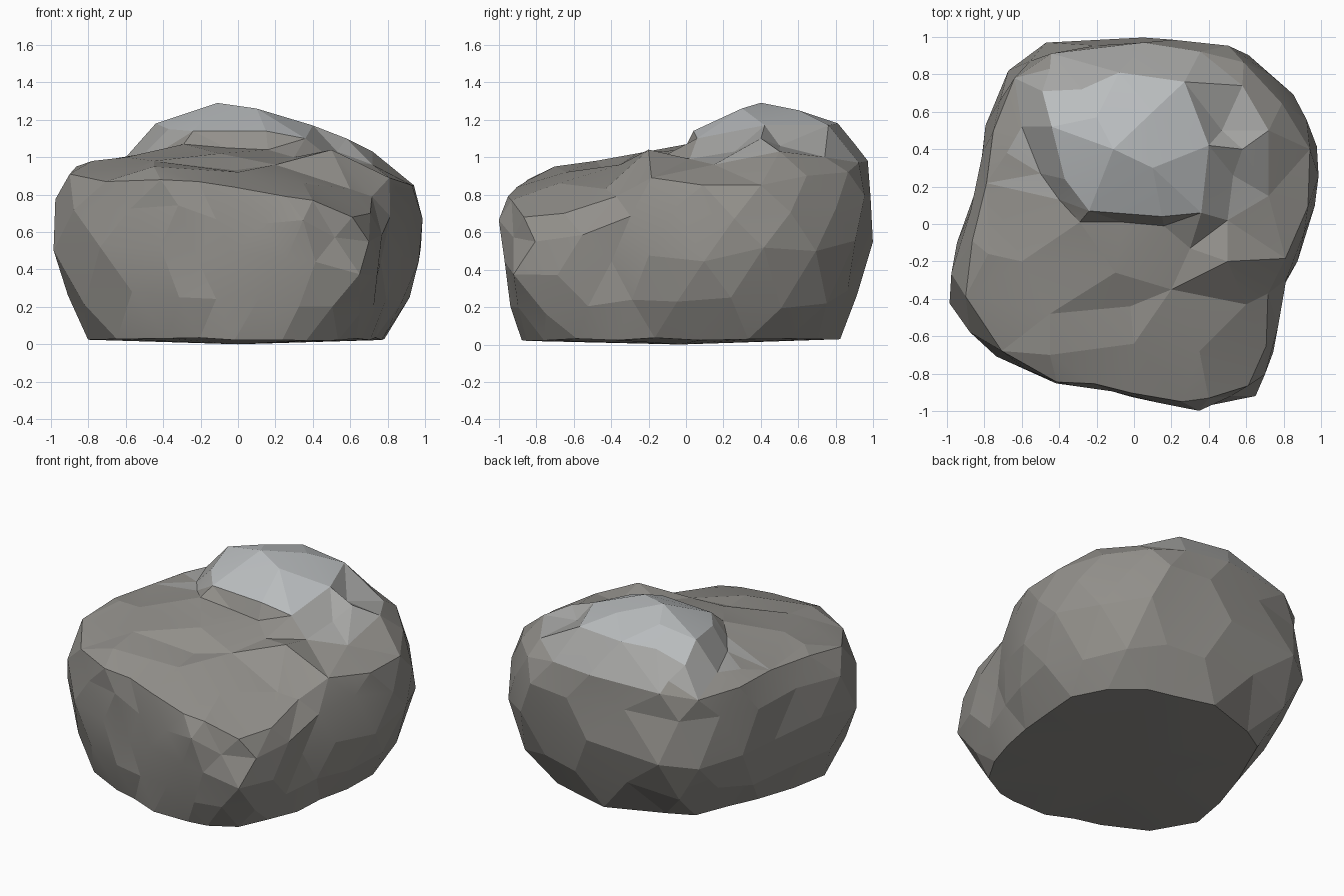
import bpy, bmesh, math, random
from mathutils import Vector
from mathutils.geometry import delaunay_2d_cdt, intersect_line_line_2d

if "Cube" in bpy.data.objects:
    bpy.data.objects.remove(bpy.data.objects["Cube"])

random.seed(7)

# Widest outline seen from above: x, y, shoulder height, shoulder scale
OUTLINE = [
    (.05, 1.0, .98, .97), (.37, .96, .97, .96), (.63, .93, .92, .93), (.86, .70, .90, .92),
    (.99, .42, .85, .95), (1.0, .10, .85, .93), (.88, -.20, .89, .92), (.77, -.40, .79, .93),
    (.76, -.70, .70, .93), (.65, -.92, .68, .94), (.42, -.98, .77, .95), (.27, -1.0, .79, .95),
    (-.02, -.94, .84, .96), (-.22, -.88, .87, .97), (-.43, -.88, .88, .96), (-.76, -.73, .87, .93),
    (-1.0, -.43, .91, .90), (-.95, -.10, .95, .91), (-.83, .23, .95, .95), (-.80, .53, .93, .94),
    (-.68, .83, .92, .94), (-.47, .97, .96, .94)]

# Outline of the flat underside
BASE = [(.69, -.48), (.80, .30), (.60, .67), (-.06, .85), (-.49, .60), (-.69, .15),
        (-.82, -.29), (-.74, -.53), (-.56, -.71), (-.22, -.81), (.08, -.91), (.50, -.82)]

# Landmarks of the upper surface
CAP_RIM = [(.40, .42, 1.17), (.27, .76, 1.17), (-.08, .81, 1.18), (-.28, .72, 1.15),
           (-.49, .71, 1.09), (-.44, .52, 1.18), (-.37, .24, 1.15), (-.24, .07, 1.14),
           (.15, .04, 1.14), (.36, .06, 1.10)]
CAP_DOME = [(-.11, .40, 1.29), (.10, .30, 1.26), (.10, .60, 1.25), (-.2, .57, 1.24)]
CAP_FOOT = [(-.50, .27, 1.02), (-.40, .13, 1.04), (-.29, .01, 1.07), (-.06, .01, 1.05),
            (.16, -.01, 1.04), (.30, -.13, 1.0), (.50, .02, .99), (.47, .50, 1.06),
            (-.60, .52, 1.0), (-.45, .83, 1.02), (0, .90, 1.07)]
SHELVES = [(.58, .40, 1.10), (.53, .26, 1.03), (.58, .74, 1.0), (.72, .50, 1.03), (.50, -.20, 1.04),
           (.72, .15, .96), (-.60, -.20, 1.0), (-.10, -.26, 1.02), (.20, -.35, .96),
           (.60, -.43, .83), (-.45, -.48, .98), (-.45, -.70, .95), (0, -.64, .92),
           (.35, -.68, .86), (-.02, -.44, .93), (-.68, .38, .99), (-.78, -.16, .98)]

n = len(OUTLINE)
bm = bmesh.new()


def base_point(x, y):
    """Point of the underside outline in the direction of x, y."""
    for a, b in zip(BASE, BASE[1:] + BASE[:1]):
        hit = intersect_line_line_2d((0, 0), (x * 3, y * 3), a, b)
        if hit:
            return hit
    return Vector((x, y)) * .86


def ring(scale, height, stagger, wobble, lift, blend=0.0):
    """One loop of the flank; staggered loops sit between outline points."""
    verts = []
    for i in range(n):
        x, y, top, _ = OUTLINE[i]
        if stagger:
            x2, y2, top2, _ = OUTLINE[(i + 1) % n]
            x, y, top = (x + x2) / 2, (y + y2) / 2, (top + top2) / 2
        p = Vector((x, y)) * (scale - random.uniform(0, wobble))
        p = p.lerp(base_point(x, y), blend)
        z = height * top / .87 + random.uniform(-lift, lift)
        verts.append(bm.verts.new((p.x, p.y, z)))
    return verts


# Flanks, from the base edge up to the shoulder
rings = [ring(1, .03, False, 0, .008, 1.0),
         ring(1.01, .23, True, .04, .05, .35),
         ring(1.0, .49, False, .035, .05),
         ring(1.01, .71, True, .05, .03)]
shoulder = [bm.verts.new((x * s, y * s, z)) for x, y, z, s in OUTLINE]
rings.append(shoulder)
for k in range(4):
    low, high = rings[k], rings[k + 1]
    for i in range(n):
        j = (i + 1) % n
        if k % 2 == 0:
            bm.faces.new((low[i], low[j], high[i]))
            bm.faces.new((low[j], high[j], high[i]))
        else:
            bm.faces.new((low[i], high[j], high[i]))
            bm.faces.new((low[i], low[j], high[j]))

# Slightly bulging base
centre = bm.verts.new((0, -.03, 0))
for i in range(n):
    bm.faces.new((rings[0][(i + 1) % n], rings[0][i], centre))

# Upper surface: triangulate the landmarks inside the shoulder, keeping the cap's rim
top = shoulder + [bm.verts.new(p) for p in CAP_RIM + CAP_DOME + CAP_FOOT + SHELVES]
flat = [Vector((v.co.x, v.co.y)) for v in top]
r = len(CAP_RIM)
rim_edges = [(n + i, n + (i + 1) % r) for i in range(r)]
cap_verts = set(top[n:n + r + len(CAP_DOME)])
_, _, tris, origin, _, _ = delaunay_2d_cdt(flat, rim_edges, [list(range(n))], 1, 1e-5)
for tri in tris:
    face = bm.faces.new([top[origin[i][0]] for i in tri])
    mid = face.calc_center_median()
    if all(v in cap_verts for v in face.verts):
        face.material_index = 2
    elif mid.z > .99 and mid.y > .1:
        face.material_index = 1

bmesh.ops.recalc_face_normals(bm, faces=bm.faces)
mesh = bpy.data.meshes.new("boulder")
bm.to_mesh(mesh)
bm.free()

# Brownish stone, paler towards the cap
for name, colour in (("stone", (.29, .28, .26, 1)), ("pale_stone", (.38, .38, .37, 1)),
                     ("cap_stone", (.50, .52, .53, 1))):
    mat = bpy.data.materials.new(name)
    mat.diffuse_color = colour
    mat.use_nodes = True
    mat.node_tree.nodes["Principled BSDF"].inputs["Base Color"].default_value = mat.diffuse_color
    mesh.materials.append(mat)

boulder = bpy.data.objects.new("boulder", mesh)
bpy.context.collection.objects.link(boulder)
bpy.context.view_layer.objects.active = boulder
boulder.select_set(True)
bpy.ops.object.shade_smooth_by_angle(angle=math.radians(9))
